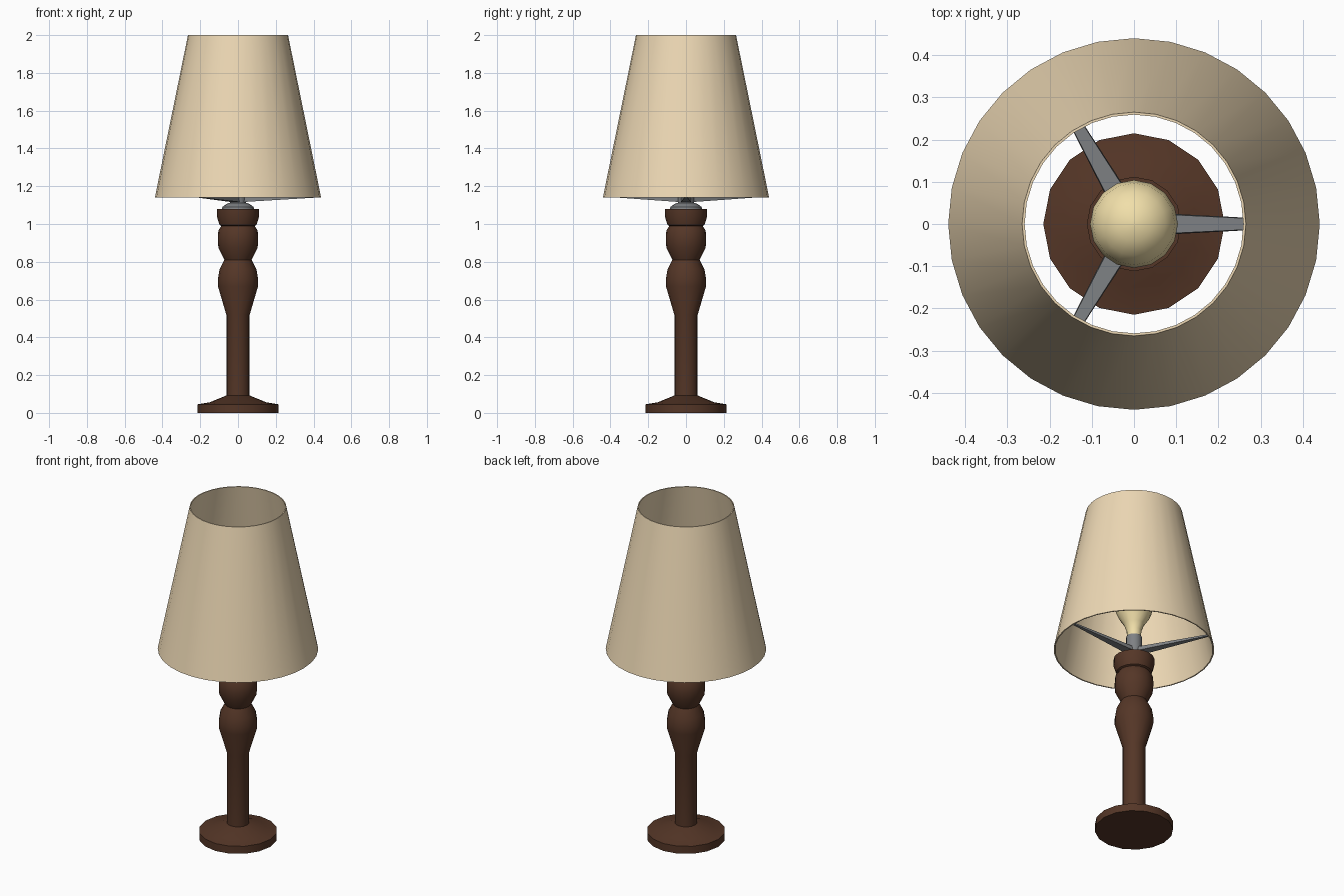
import bpy, bmesh
from math import cos, sin, pi

if "Cube" in bpy.data.objects:
    bpy.data.objects.remove(bpy.data.objects["Cube"])


def material(name, rgb):
    m = bpy.data.materials.new(name)
    m.diffuse_color = (*rgb, 1)
    m.use_nodes = True
    m.node_tree.nodes["Principled BSDF"].inputs["Base Color"].default_value = m.diffuse_color
    return m


def finish(name, bm, mat=None, smooth=None):
    bmesh.ops.recalc_face_normals(bm, faces=bm.faces)
    me = bpy.data.meshes.new(name)
    bm.to_mesh(me)
    bm.free()
    ob = bpy.data.objects.new(name, me)
    bpy.context.collection.objects.link(ob)
    if mat:
        me.materials.append(mat)
    if smooth:
        bpy.ops.object.select_all(action='DESELECT')
        ob.select_set(True)
        bpy.context.view_layer.objects.active = ob
        bpy.ops.object.shade_smooth_by_angle(angle=smooth)
    return ob


def lathe(name, profile, sides, mat=None, closed=False):
    """Revolve (radius, height) points about z; open profiles get end caps."""
    bm = bmesh.new()
    rings = [[bm.verts.new((r * cos(2 * pi * i / sides), r * sin(2 * pi * i / sides), z))
              for i in range(sides)] for r, z in profile]
    pairs = list(zip(rings, rings[1:])) + ([(rings[-1], rings[0])] if closed else [])
    for a, b in pairs:
        for i in range(sides):
            j = (i + 1) % sides
            bm.faces.new((a[i], a[j], b[j], b[i]))
    if not closed:
        bm.faces.new(rings[0])
        bm.faces.new(rings[-1])
    return finish(name, bm, mat, pi / 6)


wood = material("dark_wood", (0.09, 0.037, 0.02))
cloth = material("shade_cloth", (0.85, 0.69, 0.46))
glass = material("bulb_glass", (0.88, 0.74, 0.40))
metal = material("grey_metal", (0.21, 0.22, 0.23))

# Turned wooden foot and column
lathe("base", [(0.215, 0), (0.215, 0.045), (0.15, 0.056), (0.062, 0.092)], 16, wood)
lathe("column", [(0.062, 0.08), (0.062, 0.52), (0.106, 0.67), (0.106, 0.71),
                 (0.098, 0.76), (0.072, 0.81), (0.104, 0.875), (0.107, 0.92),
                 (0.104, 0.965), (0.088, 0.99), (0.078, 0.99), (0.09, 0.995)], 16, wood)
lathe("collar", [(0.08, 0.985), (0.098, 0.995), (0.112, 1.04), (0.112, 1.08)], 16, wood)

# Metal socket
lathe("socket", [(0.085, 1.08), (0.083, 1.09), (0.06, 1.107), (0.043, 1.112),
                 (0.043, 1.22)], 16, metal)

# Bulb
lathe("bulb", [(0.038, 1.22), (0.041, 1.26), (0.056, 1.30), (0.085, 1.345),
               (0.1, 1.38), (0.104, 1.415), (0.097, 1.455), (0.075, 1.49),
               (0.041, 1.513), (0.008, 1.52)], 16, glass)

# Tapered arms carrying the shade
for k in range(3):
    bm = bmesh.new()
    ends = []
    for x, w, lo, hi in ((0.02, 0.028, 1.116, 1.142), (0.433, 0.006, 1.141, 1.15)):
        ends.append([bm.verts.new((x, y, z)) for y, z in
                     ((-w, lo), (w, lo), (w * 0.9, hi), (-w * 0.9, hi))])
    a, b = ends
    for i in range(4):
        j = (i + 1) % 4
        bm.faces.new((a[i], a[j], b[j], b[i]))
    bm.faces.new(a)
    bm.faces.new(b)
    arm = finish(f"shade_arm_{k + 1}", bm, metal)
    arm.rotation_euler.z = k * 2 * pi / 3

# Hollow conical shade
lathe("lampshade", [(0.44, 1.14), (0.265, 2.0), (0.259, 2.0), (0.433, 1.14)], 32, cloth, closed=True)
